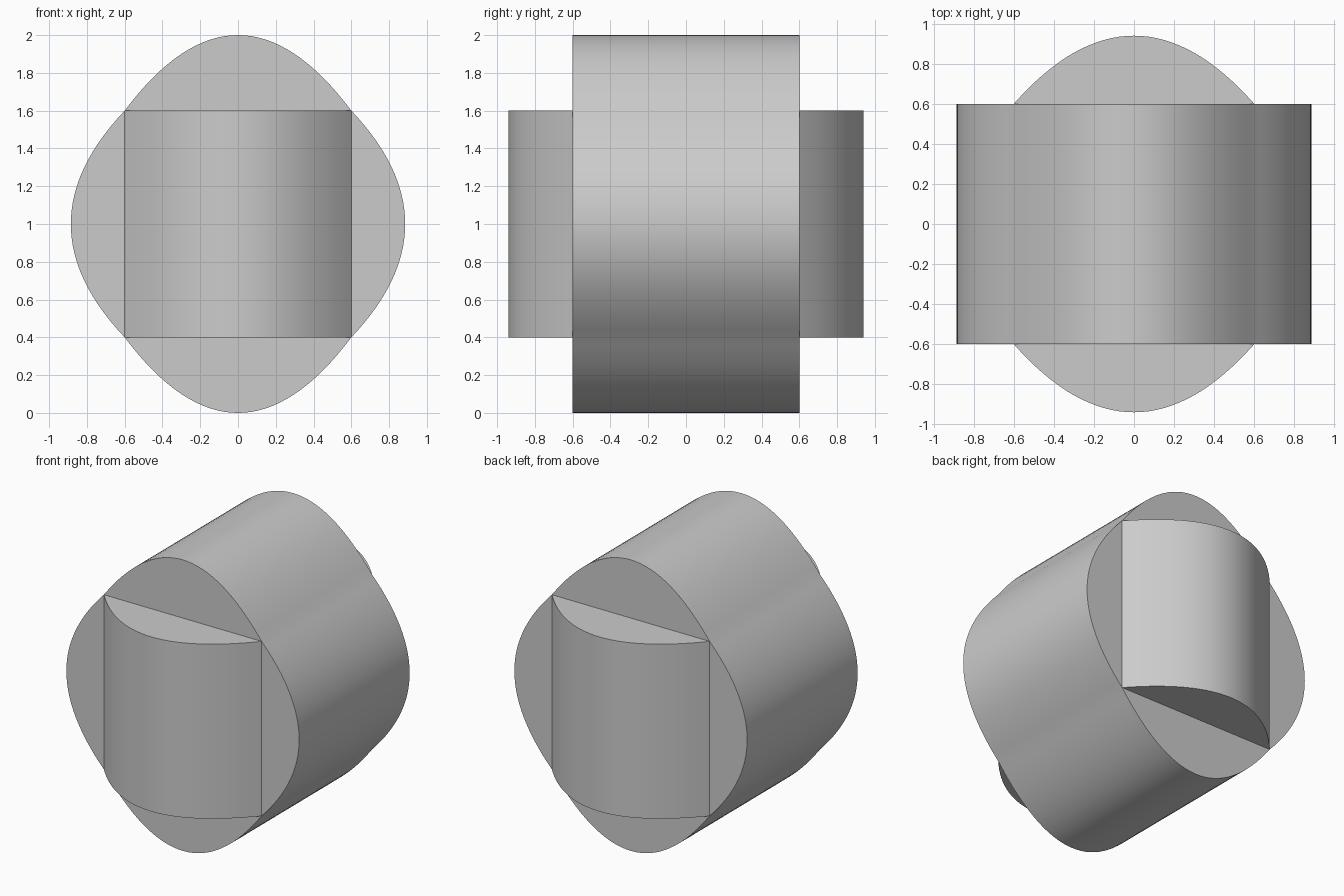
import bpy
import math
from mathutils import Vector

cube = bpy.data.objects.get("Cube")
if cube:
    bpy.data.objects.remove(cube)

grey = bpy.data.materials.new("light grey")
grey.use_nodes = True
colour = (0.6, 0.6, 0.6, 1)
grey.diffuse_color = colour
grey.node_tree.nodes["Principled BSDF"].inputs["Base Color"].default_value = colour

HALF = 0.6    # half the side of the square core
STEPS = 32    # segments along each bulging side


def bulged_square(bulge_u, bulge_v):
    """Square outline whose four sides bow outwards as parabolas."""
    points = []
    for side in range(4):
        bulge = bulge_u if side % 2 == 0 else bulge_v
        steps = STEPS if bulge else 1
        for i in range(steps):
            t = -1 + 2 * i / steps
            p = Vector((HALF + bulge * (1 - t * t), HALF * t))
            for _ in range(side):
                p = Vector((-p.y, p.x))
            points.append(p)
    return points


def prism(name, outline, place):
    """Extrude an outline between -HALF and HALF; place maps (u, v, w) to xyz."""
    n = len(outline)
    verts = [place(p.x, p.y, w) for w in (-HALF, HALF) for p in outline]
    faces = [(i, (i + 1) % n, n + (i + 1) % n, n + i) for i in range(n)]
    faces += [tuple(reversed(range(n))), tuple(range(n, 2 * n))]
    mesh = bpy.data.meshes.new(name)
    mesh.from_pydata(verts, [], faces)
    mesh.materials.append(grey)
    obj = bpy.data.objects.new(name, mesh)
    bpy.context.collection.objects.link(obj)
    bpy.ops.object.select_all(action='DESELECT')
    bpy.context.view_layer.objects.active = obj
    obj.select_set(True)
    bpy.ops.object.shade_smooth_by_angle(angle=math.radians(25))
    return obj


# Main body: bulges to the sides, top and bottom, flat at front and back
prism("main_body", bulged_square(0.285, 0.4), lambda u, v, w: (u, -w, v + 1))

# Upright core: bulges out of the front and back faces
prism("front_back_bulge", bulged_square(0, 0.34), lambda u, v, w: (u, v, w + 1))
